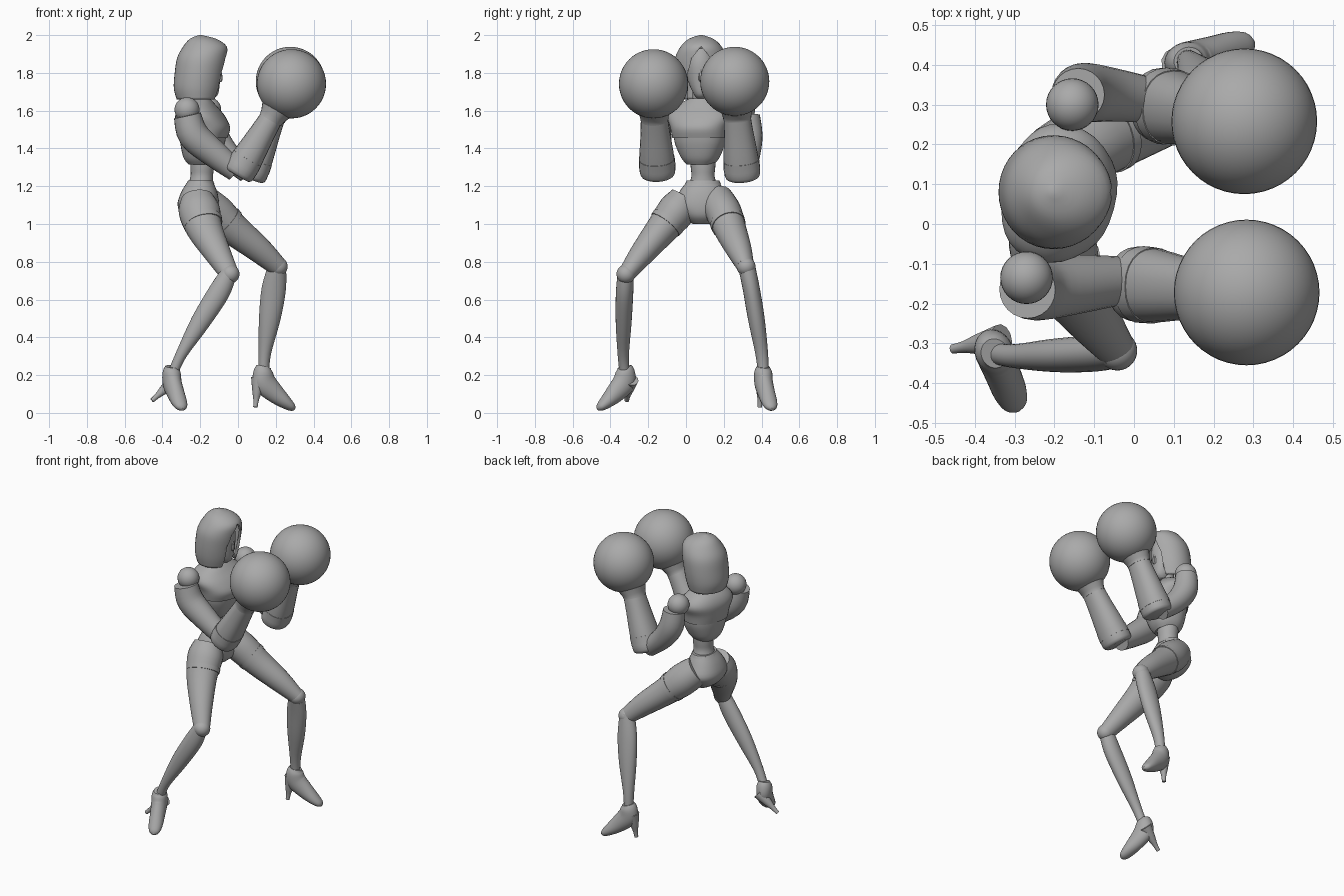
import bpy, bmesh, math
from mathutils import Vector

cube = bpy.data.objects.get("Cube")
if cube:
    bpy.data.objects.remove(cube, do_unlink=True)

grey = bpy.data.materials.new("mid_grey")
grey.use_nodes = True
COLOR = (0.4, 0.4, 0.4, 1)
grey.diffuse_color = COLOR
grey.node_tree.nodes["Principled BSDF"].inputs["Base Color"].default_value = COLOR


def finish(name, bm, angle=40):
    bmesh.ops.recalc_face_normals(bm, faces=bm.faces)
    mesh = bpy.data.meshes.new(name)
    bm.to_mesh(mesh)
    bm.free()
    ob = bpy.data.objects.new(name, mesh)
    bpy.context.collection.objects.link(ob)
    mesh.materials.append(grey)
    bpy.ops.object.select_all(action='DESELECT')
    ob.select_set(True)
    bpy.context.view_layer.objects.active = ob
    bpy.ops.object.shade_smooth_by_angle(angle=math.radians(angle))
    return ob


def catmull(a, b, c, d, t):
    return 0.5 * (2 * b + (c - a) * t + (2 * a - 5 * b + 4 * c - d) * t * t
                  + (3 * b - a - 3 * c + d) * t ** 3)


def loft(name, rings, ref=(1, 0, 0), sides=24, steps=4, level=False, power=1.0, caps=(True, True)):
    """Skin rounded rings (x, y, z, radius along ref, radius across) along a smooth path."""
    pts = [Vector(r if len(r) == 5 else r + (r[3],)) for r in rings]
    ext = [pts[0]] + pts + [pts[-1]]
    path = []
    for i in range(len(pts) - 1):
        path += [[catmull(*(ext[i + j][k] for j in range(4)), s / steps) for k in range(5)]
                 for s in range(steps)]
    path.append(list(pts[-1]))
    bm = bmesh.new()
    loops = []
    for i, p in enumerate(path):
        lo, hi = path[max(i - 1, 0)], path[min(i + 1, len(path) - 1)]
        t = Vector((0, 0, 1)) if level else (Vector(hi[:3]) - Vector(lo[:3])).normalized()
        u = Vector(ref)
        u = (u - t * u.dot(t)).normalized()
        v = t.cross(u)
        loop = []
        for k in range(sides):
            a = math.tau * k / sides
            c, s = math.cos(a), math.sin(a)
            cu, sv = (math.copysign(abs(q) ** power, q) for q in (c, s))
            loop.append(bm.verts.new(Vector(p[:3]) + u * cu * p[3] + v * sv * p[4]))
        loops.append(loop)
    for a, b in zip(loops, loops[1:]):
        for k in range(sides):
            n = (k + 1) % sides
            bm.faces.new((a[k], a[n], b[n], b[k]))
    if caps[0]:
        bm.faces.new(loops[0])
    if caps[1]:
        bm.faces.new(loops[-1])
    return finish(name, bm)


def ball(name, centre, radius, scale=(1, 1, 1), seg=32):
    bm = bmesh.new()
    bmesh.ops.create_uvsphere(bm, u_segments=seg, v_segments=seg // 2, radius=radius)
    bmesh.ops.scale(bm, vec=scale, verts=bm.verts)
    bmesh.ops.translate(bm, vec=centre, verts=bm.verts)
    return finish(name, bm)


def apply(ob, kind, **settings):
    bpy.context.view_layer.objects.active = ob
    mod = ob.modifiers.new(kind, kind)
    for key, value in settings.items():
        setattr(mod, key, value)
    bpy.ops.object.modifier_apply(modifier=mod.name)


# Head: hollow hood with a pointed face opening
HY = 0.08
hood = loft("hood", [(-.215, HY, 1.66, .11, .125), (-.213, HY, 1.72, .127, .138),
                     (-.203, HY, 1.8, .132, .143), (-.19, HY, 1.88, .132, .137),
                     (-.175, HY, 1.94, .115, .108), (-.185, HY, 1.98, .07, .065),
                     (-.2, HY, 2.0, .008, .008)], level=True, sides=40, caps=(False, True))
apply(hood, 'SOLIDIFY', thickness=0.016, offset=-1)
arch = [(-.07, 1.6), (-.07, 1.8), (-.048, 1.88), (0, 1.94), (.048, 1.88), (.07, 1.8), (.07, 1.6)]
bm = bmesh.new()
face = bm.faces.new([bm.verts.new((-.16, HY + y, z)) for y, z in arch])
side = bmesh.ops.extrude_face_region(bm, geom=[face])["geom"]
bmesh.ops.translate(bm, vec=(.3, 0, 0), verts=[g for g in side if isinstance(g, bmesh.types.BMVert)])
cutter = finish("hood_cutter", bm)
cutter.hide_render = True
apply(hood, 'BOOLEAN', object=cutter, operation='DIFFERENCE', solver='EXACT')
bpy.data.objects.remove(cutter, do_unlink=True)
loft("face", [(-.15, HY, 1.665, .02, .02), (-.155, HY, 1.69, .05, .04), (-.17, HY, 1.76, .075, .07),
              (-.175, HY, 1.85, .085, .08), (-.18, HY, 1.93, .07, .06)], level=True)
loft("nose", [(-.1, HY, 1.83, .008), (-.095, HY, 1.77, .014), (-.1, HY, 1.755, .008)], sides=8)
loft("neck", [(-.2, HY, 1.58, .055), (-.195, HY, 1.64, .045), (-.185, HY, 1.74, .045)], level=True)

# Torso, turned slightly toward -y
FACING = Vector((.967, -.255, 0))


def torso(name, rows, power=0.85):
    """Rows of (height, back, front, half width) in the turned frame."""
    rings = []
    for z, back, front, half in rows:
        c = Vector((-.21, .08, z)) + FACING * (back + front) / 2
        rings.append((c.x, c.y, z, (front - back) / 2, half))
    return loft(name, rings, ref=FACING, level=True, sides=32, power=power)


torso("chest", [(1.455, -.1, .15, .145), (1.51, -.11, .165, .155), (1.57, -.115, .135, .175),
                (1.62, -.095, .095, .14), (1.665, -.05, .06, .06)])
torso("ribcage", [(1.315, -.05, .085, .07), (1.35, -.075, .11, .1), (1.42, -.09, .135, .13),
                  (1.47, -.095, .145, .138)])
loft("waist", [(-.19, .09, 1.37, .065, .07), (-.19, .09, 1.3, .062, .065), (-.192, .09, 1.25, .06, .062),
               (-.2, .09, 1.19, .07, .082)], level=True)
loft("pelvis", [(-.2, .09, 1.225, .066, .085), (-.205, .085, 1.17, .095, .12), (-.21, .085, 1.1, .11, .145),
                (-.2, .085, 1.04, .09, .1), (-.19, .085, 1.0, .04, .05)], level=True, sides=32, power=.9)
loft("belt", [(-.198, .09, 1.23, .066, .087), (-.2, .09, 1.212, .075, .095)], level=True)

# Arms: ball shoulder, flared upper sleeve, wide forearm, round glove
ARMS = {
    "right": dict(shoulder=(-.27, -.135, 1.605), glove=(.283, -.172, 1.742),
                  upper=[(-.268, -.165, 1.575, .072), (-.235, -.16, 1.47, .082),
                         (-.13, -.15, 1.375, .073), (-.01, -.14, 1.28, .058)],
                  elbow=(.0, -.15, 1.265), wrist=(.185, -.168, 1.575)),
    "left": dict(shoulder=(-.155, .3, 1.605), glove=(.277, .258, 1.755),
                 upper=[(-.14, .325, 1.575, .066), (-.125, .33, 1.47, .075),
                        (-.06, .325, 1.37, .068), (.05, .31, 1.27, .056)],
                 elbow=(.065, .3, 1.25), wrist=(.195, .27, 1.58)),
}
for label, arm in ARMS.items():
    ball(label + "_shoulder", arm["shoulder"], .066)
    loft(label + "_upper_arm", arm["upper"])
    elbow, wrist, glove = (Vector(arm[k]) for k in ("elbow", "wrist", "glove"))

    def along(f, a, b):
        return tuple(elbow.lerp(wrist, f)) + (a, b)

    loft(label + "_forearm", [along(-.02, .07, .075), along(.04, .085, .094), along(.3, .082, .092),
                              along(.7, .068, .078), along(1, .06, .07)], steps=3, power=.9)
    loft(label + "_forearm_band", [along(.13, .087, .097), along(.27, .085, .095)], steps=1, power=.9)
    flare = wrist.lerp(glove, .35)
    loft(label + "_glove_cuff", [along(.93, .066, .074), along(1, .07, .078),
                                 tuple(flare) + (.1, .1)], steps=3)
    ball(label + "_glove", glove, .183, seg=48)

# Legs: thigh, hip seam band, knee, shin and heeled boot
LEGS = {
    "right": dict(thigh=[(-.215, -.005, 1.14, .085, .08), (-.205, -.05, 1.07, .11, .1), (-.175, -.13, .97, .095, .085),
                         (-.105, -.235, .84, .07, .065), (-.045, -.315, .735, .05, .045)],
                  knee=(-.042, -.318, .735),
                  shin=[(-.045, -.318, .75, .042), (-.1, -.325, .64, .057, .046), (-.2, -.33, .48, .051, .042),
                        (-.3, -.332, .31, .03), (-.345, -.325, .21, .027)],
                  ankle=(-.35, -.325, .22), toe=(-.298, -.455, .022), heel=(-.455, -.314, .065)),
    "left": dict(thigh=[(-.2, .16, 1.13, .09, .09), (-.12, .2, 1.06, .1, .095), (-.02, .235, .97, .085, .085),
                        (.11, .28, .865, .07, .068), (.21, .315, .775, .052, .046)],
                 knee=(.213, .318, .775),
                 shin=[(.21, .318, .79, .045), (.19, .345, .66, .064, .045), (.168, .372, .5, .057, .044),
                       (.142, .4, .32, .034), (.135, .41, .21, .028)],
                 ankle=(.137, .41, .22), toe=(.285, .452, .022), heel=(.092, .39, .03)),
}
for label, leg in LEGS.items():
    loft(label + "_thigh", leg["thigh"])
    a, b = (Vector(leg["thigh"][i]) for i in (1, 2))
    grow = Vector((0, 0, 0, .004, .004))
    loft(label + "_hip_band", [tuple(a.lerp(b, f) + grow) for f in (.55, .75)], steps=1)
    ball(label + "_knee", leg["knee"], .05)
    loft(label + "_shin", leg["shin"])
    ankle, toe, heel = (Vector(leg[k]) for k in ("ankle", "toe", "heel"))
    ahead = Vector((toe.x - ankle.x, toe.y - ankle.y, 0))
    across = ahead.cross(Vector((0, 0, 1))).normalized()

    def step(f, z, half, tall):
        p = ankle + ahead * f
        return (p.x, p.y, z, half, tall)

    loft(label + "_boot", [step(0, .245, .034, .038), step(-.03, .215, .047, .052), step(.03, .16, .048, .062),
                           step(.38, .105, .045, .052), step(.75, .058, .042, .036),
                           step(1, .03, .03, .022), step(1.1, .02, .008, .008)], ref=across)
    back = ankle - ahead * .22 + Vector((0, 0, -.07))
    loft(label + "_boot_heel", [tuple(back.lerp(heel, f)) + (r,) for f, r in
                                ((-.3, .04), (.3, .026), (.7, .015), (1, .012))], ref=across, sides=12)
